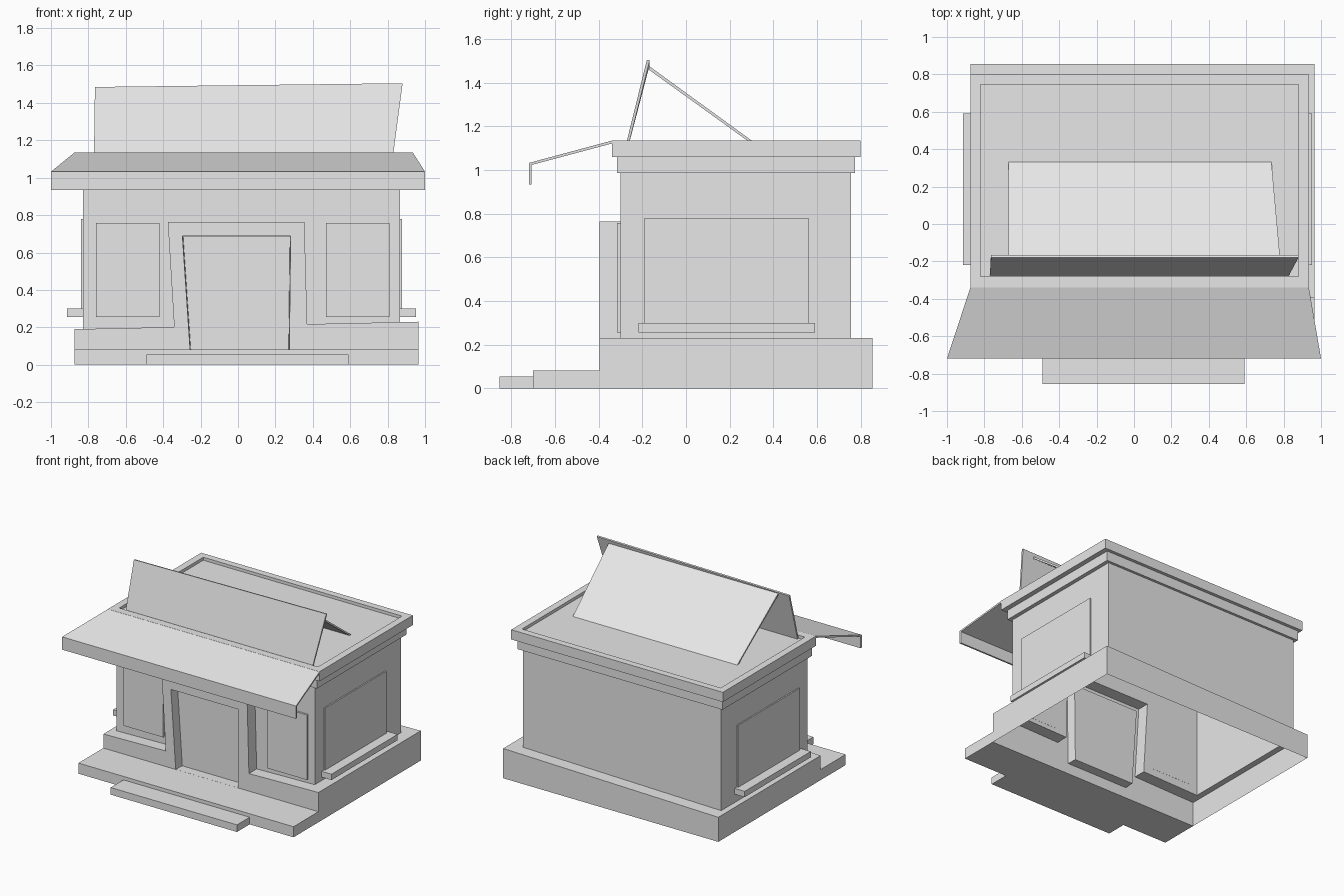
import bpy
import bmesh

cube = bpy.data.objects.get("Cube")
if cube:
    bpy.data.objects.remove(cube, do_unlink=True)

grey = bpy.data.materials.new("plain_grey")
grey.use_nodes = True
grey.diffuse_color = (0.8, 0.8, 0.8, 1)
grey.node_tree.nodes["Principled BSDF"].inputs["Base Color"].default_value = (0.8, 0.8, 0.8, 1)


def prism(name, profile, left, right, shape=None):
    """Extrude a (y, z) profile along x; left and right give the end x at (y, z)."""
    bm = bmesh.new()
    ends = [[bm.verts.new((end(y, z), y, z)) for y, z in profile] for end in (left, right)]
    n = len(profile)
    bm.faces.new(ends[0])
    bm.faces.new(ends[1][::-1])
    for i in range(n):
        j = (i + 1) % n
        bm.faces.new((ends[0][i], ends[0][j], ends[1][j], ends[1][i]))
    if shape:
        for v in bm.verts:
            shape(v.co)
    bmesh.ops.recalc_face_normals(bm, faces=bm.faces)
    mesh = bpy.data.meshes.new(name)
    bm.to_mesh(mesh)
    bm.free()
    mesh.materials.append(grey)
    ob = bpy.data.objects.new(name, mesh)
    bpy.context.scene.collection.objects.link(ob)
    return ob


def box(name, x, y, z, shape=None):
    profile = [(y[0], z[0]), (y[1], z[0]), (y[1], z[1]), (y[0], z[1])]
    return prism(name, profile, lambda *_: x[0], lambda *_: x[1], shape)


def ramp(t, t0, t1, a, b):
    return a + (b - a) * (t - t0) / (t1 - t0)


# Building shell: plinth with a tilted top, joined to walls, cornice and door surround
def tilt_top(co):
    if co.z > 0.1:
        co.z = 0.19 if co.x < 0 else 0.23


building = box("building", (-0.875, 0.965), (-0.395, 0.855), (0, 0.225), tilt_top)

surround = prism("door_surround",
                 [(-0.395, 0.1), (-0.2, 0.1), (-0.2, 0.763), (-0.395, 0.763)],
                 lambda y, z: ramp(z, 0.1, 0.763, -0.335, -0.375),
                 lambda y, z: ramp(z, 0.1, 0.763, 0.373, 0.355))
doorway = prism("doorway_cutter",
                [(-0.5, 0.082), (-0.32, 0.082), (-0.32, 0.685), (-0.5, 0.695)],
                lambda y, z: ramp(z, 0.082, 0.69, -0.262, -0.303) + max(0, y + 0.4) * 0.12,
                lambda y, z: ramp(z, 0.082, 0.69, 0.28, 0.287) - max(0, y + 0.4) * 0.12)

steps = [
    ("UNION", box("walls", (-0.83, 0.867), (-0.3, 0.755), (0.1, 1.02))),
    ("UNION", surround),
    ("UNION", box("lower_cornice", (-0.855, 0.897), (-0.317, 0.775), (0.985, 1.09))),
    ("UNION", box("upper_cornice", (-0.875, 0.935), (-0.34, 0.8), (1.06, 1.135))),
    ("DIFFERENCE", box("roof_cutter", (-0.82, 0.88), (-0.28, 0.747), (1.112, 1.3))),
    ("DIFFERENCE", doorway),
]
for operation, part in steps:
    mod = building.modifiers.new(part.name, "BOOLEAN")
    mod.operation = operation
    mod.solver = "EXACT"
    mod.object = part

bpy.context.view_layer.update()
graph = bpy.context.evaluated_depsgraph_get()
joined = bpy.data.meshes.new_from_object(building.evaluated_get(graph))
building.modifiers.clear()
building.data = joined
for _, part in steps:
    bpy.data.objects.remove(part, do_unlink=True)

# The shell is open underneath
bm = bmesh.new()
bm.from_mesh(joined)
floor = [f for f in bm.faces if all(v.co.z < 0.001 for v in f.verts)]
bmesh.ops.delete(bm, geom=floor, context="FACES")
bm.to_mesh(joined)
bm.free()

# Porch and step
box("porch", (-0.875, 0.965), (-0.7, -0.396), (0, 0.082))
box("front_step", (-0.49, 0.59), (-0.855, -0.7), (0, 0.055))

# Front windows
for side, x in (("right", (-0.76, -0.42)), ("left", (0.47, 0.81))):
    box("front_window_" + side, x, (-0.315, -0.299), (0.255, 0.757))

# Side windows and their sills
for side, wall, out in (("right", -0.83, -1), ("left", 0.867, 1)):
    box("side_window_" + side, sorted((wall, wall + 0.01 * out)), (-0.19, 0.562), (0.3, 0.78))
    box("side_sill_" + side, sorted((wall, wall + 0.085 * out)), (-0.218, 0.59), (0.255, 0.3))

# Flared canopy with a hanging front edge
prism("canopy",
      [(-0.34, 1.134), (-0.72, 1.032), (-0.72, 0.933), (-0.707, 0.933), (-0.707, 1.023), (-0.34, 1.121)],
      lambda y, z: ramp(y, -0.34, -0.72, -0.875, -1),
      lambda y, z: ramp(y, -0.34, -0.72, 0.935, 1))


# Leaning sign board and the sloping panel behind it
def lower_right_end(co):
    if co.z > 1.3 and co.x < 0:
        co.z -= 0.02


prism("sign_board",
      [(-0.276, 1.112), (-0.179, 1.505), (-0.166, 1.502), (-0.263, 1.112)],
      lambda y, z: ramp(z, 1.112, 1.505, -0.77, -0.765),
      lambda y, z: ramp(z, 1.112, 1.505, 0.828, 0.88),
      lower_right_end)
prism("sign_back_panel",
      [(-0.168, 1.475), (0.332, 1.112), (0.312, 1.112), (-0.171, 1.46)],
      lambda y, z: -0.67,
      lambda y, z: ramp(y, -0.168, 0.332, 0.78, 0.735))
